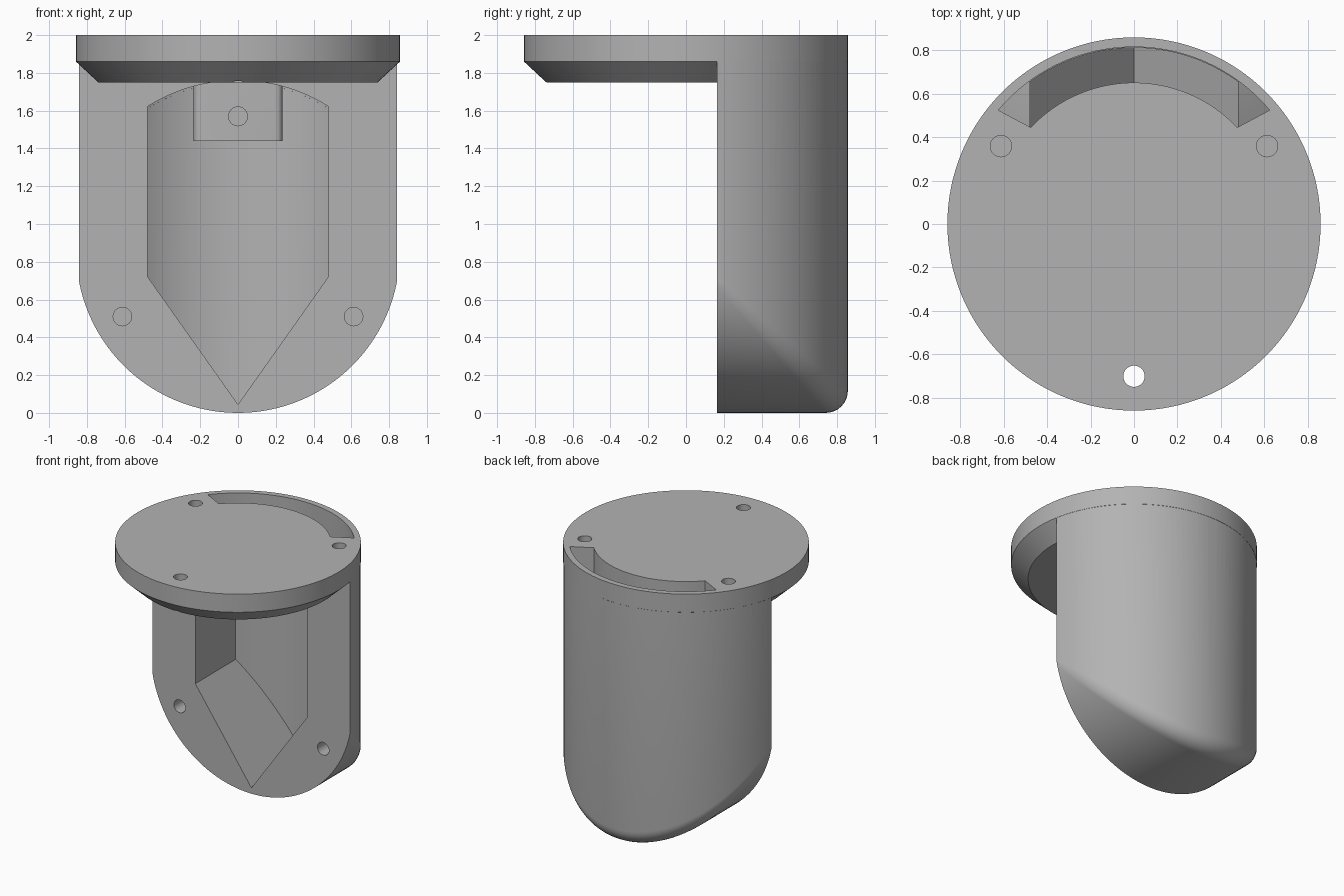
import bpy, bmesh
from math import sin, cos, pi, sqrt, acos, radians

cube = bpy.data.objects.get("Cube")
if cube:
    bpy.data.objects.remove(cube)

R = 0.857        # outer radius
FRONT = 0.163    # flat mounting face
FILLET = 0.12
TOP = 2.0

grey = bpy.data.materials.new("plain_grey")
grey.use_nodes = True
grey.diffuse_color = (0.45, 0.45, 0.45, 1)
grey.node_tree.nodes["Principled BSDF"].inputs["Base Color"].default_value = (0.45, 0.45, 0.45, 1)


def loft(name, rings):
    """Skin equal-length closed rings and cap both ends."""
    bm = bmesh.new()
    vs = [[bm.verts.new(p) for p in ring] for ring in rings]
    n = len(vs[0])
    for a, b in zip(vs, vs[1:]):
        for i in range(n):
            j = (i + 1) % n
            bm.faces.new((a[i], a[j], b[j], b[i]))
    bm.faces.new(vs[0][::-1])
    bm.faces.new(vs[-1])
    bmesh.ops.recalc_face_normals(bm, faces=bm.faces)
    mesh = bpy.data.meshes.new(name)
    bm.to_mesh(mesh)
    bm.free()
    mesh.materials.append(grey)
    obj = bpy.data.objects.new(name, mesh)
    bpy.context.collection.objects.link(obj)
    return obj


def circle(r, z, n=128):
    return [(r * cos(2 * pi * i / n), r * sin(2 * pi * i / n), z) for i in range(n)]


def rod(name, r, a, b, axis):
    """Round rod from a to b along z or y."""
    rings = []
    for x, y, z in (a, b):
        ring = circle(r, 0, 32)
        rings.append([(x + u, y + v, z) if axis == "z" else (x + u, y, z + v) for u, v, _ in ring])
    return loft(name, rings)


def combine(target, other, operation):
    mod = target.modifiers.new(operation, "BOOLEAN")
    mod.operation = operation
    mod.solver = "EXACT"
    mod.object = other
    bpy.context.view_layer.objects.active = target
    bpy.ops.object.modifier_apply(modifier=mod.name)
    bpy.data.objects.remove(other)


def arch(x):
    return 0.86 + sqrt(0.81 - x * x)


def spread(limit, steps):
    return [limit * (2 * i / steps - 1) for i in range(steps + 1)]


# Body: upright half cylinder with a round bottom and a filleted crease
rings = []
for t in spread(acos(FRONT / R), 56):
    x, y = R * sin(t), R * cos(t)
    low, r = R - y, min(FILLET * cos(t), y - FRONT)
    r = max(r, 0.0) * 0.98
    ring = [(x, FRONT, TOP - 0.01), (x, y + 1e-5, TOP - 0.01)]
    for k in range(9):
        a = k / 8 * pi / 2
        ring.append((x, y + 1e-5 - r + r * cos(a), low + r - r * sin(a)))
    ring.append((x, FRONT - 1e-5, low))
    ring[0] = (x, FRONT - 1e-5, TOP - 0.01)
    rings.append(ring)
# Keep the thin outermost sections from collapsing
for end in (0, -1):
    rings[end] = [(x, y + (0.002 if 0 < i < 10 else 0), z + 0.0003 * (10 - i) * (1 < i < 10))
                  for i, (x, y, z) in enumerate(rings[end])]
body = loft("mount_body", rings)

# Top flange with a chamfered underside
flange = loft("flange", [circle(0.74, 1.75), circle(0.858, 1.86), circle(0.858, TOP)])
combine(body, flange, "UNION")

# Pointed pocket with arched ceiling and curved back wall
rings = []
for x in spread(0.478, 32):
    back, low = sqrt(0.81 ** 2 - x * x), 0.045 + abs(x) / 0.478 * 0.675
    rings.append([(x, 0, low), (x, back, low), (x, back, arch(x)), (x, 0, arch(x))])
pocket = loft("pocket_cutter", rings)
# Keep the flange underside whole in front of the body
for v in pocket.data.vertices:
    if v.co.y == 0:
        v.co.y = FRONT - 0.02
combine(body, pocket, "DIFFERENCE")

# Curved slot through the flange into the pocket
rings = []
for s in spread(1, 40):
    ring = []
    for r, a in ((0.65, radians(46.9)), (0.814, radians(50))):
        x, y = r * sin(s * a), r * cos(s * a)
        ring += [(x, y, arch(x) - 0.01), (x, y, TOP + 0.1)]
    rings.append([ring[0], ring[1], ring[3], ring[2]])
combine(body, loft("slot_cutter", rings), "DIFFERENCE")

# Hanging tab inside the pocket, with rounded front corners
outline = [(-0.235, 0.6)]
for side in (-1, 1):
    arc = [(side * (0.2 + 0.035 * cos(k * pi / 8)), 0.485 - 0.035 * sin(k * pi / 8)) for k in range(5)]
    outline += arc if side < 0 else arc[::-1]
outline.append((0.235, 0.6))
tab = loft("tab", [[(x, y, z) for x, y in outline] for z in (1.44, 1.82)])
combine(body, tab, "UNION")
combine(body, rod("tab_hole", 0.05, (0, 0.4, 1.57), (0, 0.63, 1.57), "y"), "DIFFERENCE")

# Screw holes: flange top and mounting face
combine(body, rod("flange_hole", 0.049, (0, -0.7, 1.6), (0, -0.7, 2.1), "z"), "DIFFERENCE")
for side in (-1, 1):
    x = side * 0.612
    combine(body, rod("top_hole", 0.049, (x, 0.358, 1.65), (x, 0.358, 2.1), "z"), "DIFFERENCE")
    combine(body, rod("face_hole", 0.049, (x, 0.1, 0.51), (x, 0.42, 0.51), "y"), "DIFFERENCE")

# Smooth curved walls, crisp edges
bpy.ops.object.select_all(action="DESELECT")
body.select_set(True)
bpy.context.view_layer.objects.active = body
bpy.ops.object.shade_smooth_by_angle(angle=radians(25))
